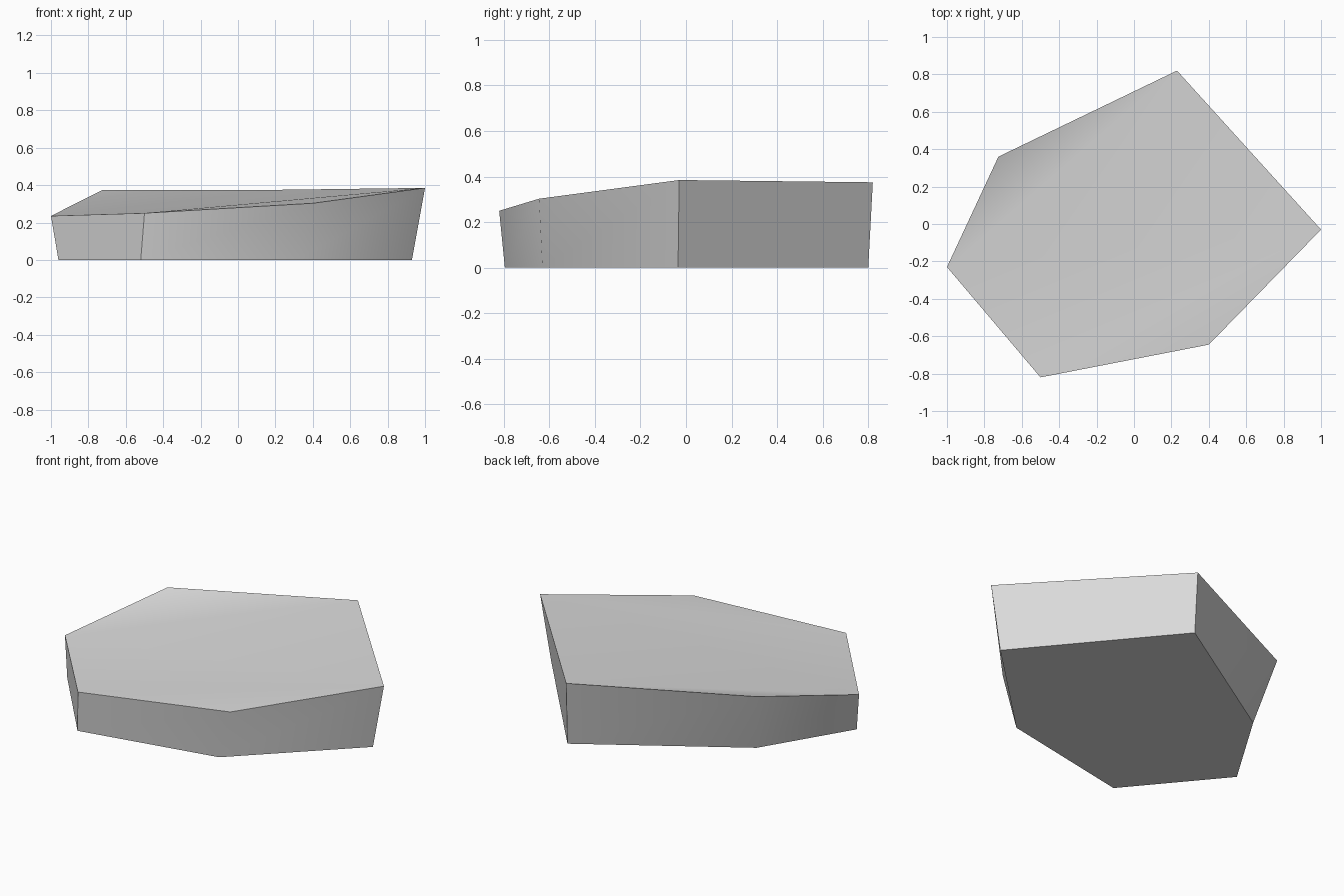
import bpy, bmesh, math

cube = bpy.data.objects.get("Cube")
if cube:
    bpy.data.objects.remove(cube, do_unlink=True)

# Stone colour
stone = bpy.data.materials.new("light grey stone")
stone.use_nodes = True
grey = (0.7, 0.7, 0.7, 1)
stone.diffuse_color = grey
stone.node_tree.nodes["Principled BSDF"].inputs["Base Color"].default_value = grey

# Six corners, counter-clockwise from the -x one: sloping top and level base
top_outline = [(-1, -.23, .235), (-.5, -.82, .25), (.4, -.645, .303),
               (1, -.03, .385), (.23, .82, .375), (-.725, .36, .374)]
base_outline = [(-.96, -.265), (-.52, -.795), (.315, -.63),
                (.93, -.035), (.235, .8), (-.647, .248)]

bm = bmesh.new()
top = [bm.verts.new(p) for p in top_outline]
base = [bm.verts.new((x, y, 0)) for x, y in base_outline]

# Underside and side walls
bm.faces.new(base[::-1])
for i in range(6):
    j = (i + 1) % 6
    bm.faces.new((base[i], base[j], top[j], top[i]))

# Gently faceted top, a zigzag strip of triangles
for corners in ((1, 2, 3), (0, 1, 3), (0, 3, 4), (0, 4, 5)):
    bm.faces.new([top[c] for c in corners])
bmesh.ops.recalc_face_normals(bm, faces=bm.faces)

mesh = bpy.data.meshes.new("stone_slab")
bm.to_mesh(mesh)
bm.free()
mesh.materials.append(stone)
slab = bpy.data.objects.new("stone_slab", mesh)
bpy.context.collection.objects.link(slab)

# Soft shading over the shallow corners, sharp elsewhere
bpy.ops.object.select_all(action="DESELECT")
slab.select_set(True)
bpy.context.view_layer.objects.active = slab
bpy.ops.object.shade_smooth_by_angle(angle=math.radians(45))
